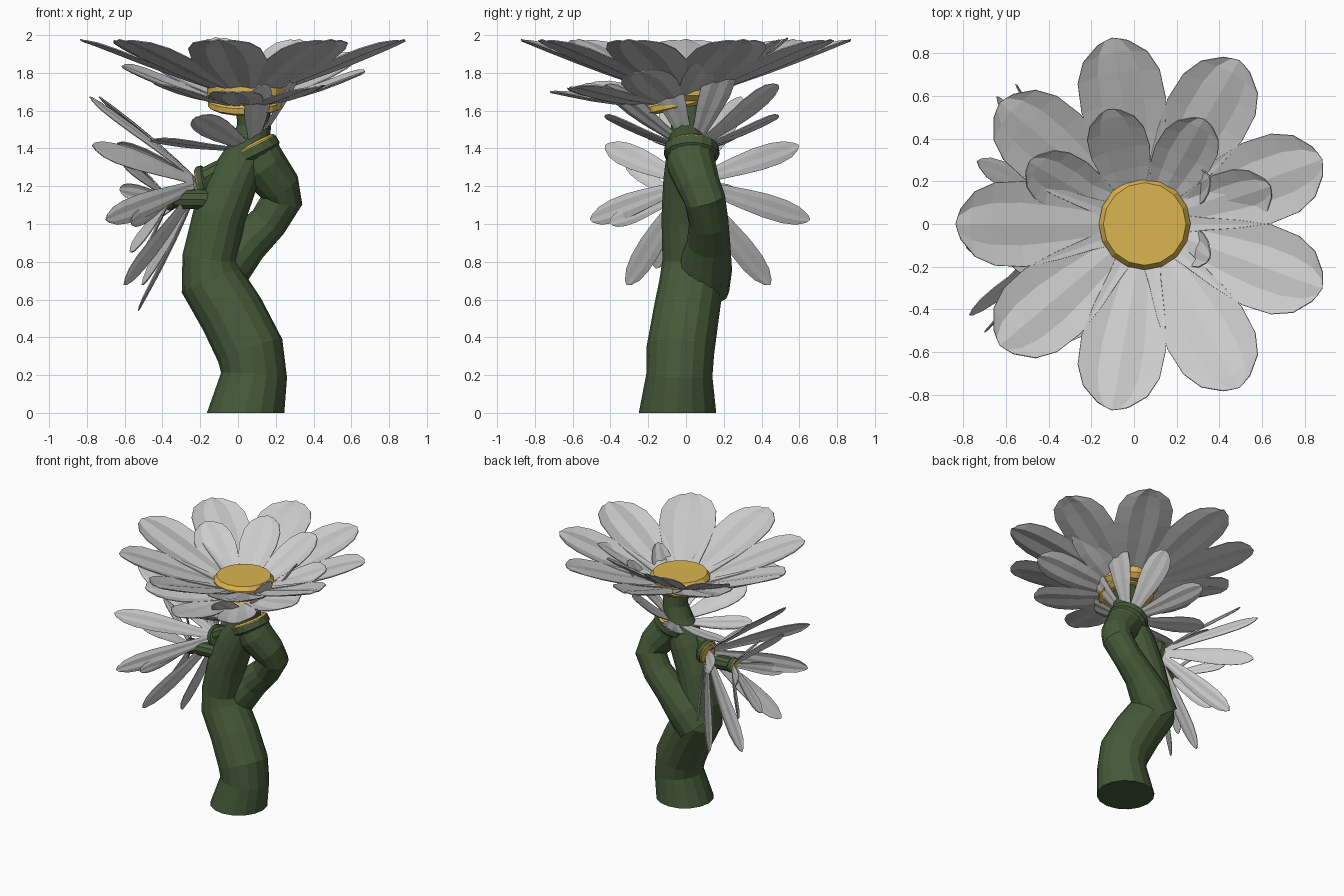
import bpy, bmesh, math
from mathutils import Vector, Matrix

if "Cube" in bpy.data.objects:
    bpy.data.objects.remove(bpy.data.objects["Cube"])


def material(name, rgb):
    m = bpy.data.materials.new(name)
    m.diffuse_color = (*rgb, 1)
    m.use_nodes = True
    m.node_tree.nodes["Principled BSDF"].inputs["Base Color"].default_value = m.diffuse_color
    return m


GREEN = material("stem_green", (0.06, 0.10, 0.04))
GOLD = material("centre_gold", (0.70, 0.46, 0.08))


def finish(name, bm, mat=None, matrix=None):
    bmesh.ops.recalc_face_normals(bm, faces=bm.faces)
    me = bpy.data.meshes.new(name)
    bm.to_mesh(me)
    bm.free()
    ob = bpy.data.objects.new(name, me)
    bpy.context.collection.objects.link(ob)
    if mat:
        me.materials.append(mat)
    if matrix:
        ob.matrix_world = matrix
    return ob


def skin(bm, rings):
    n = len(rings[0])
    for a, b in zip(rings, rings[1:]):
        for i in range(n):
            j = (i + 1) % n
            bm.faces.new((a[i], a[j], b[j], b[i]))
    bm.faces.new(rings[0][::-1])
    bm.faces.new(rings[-1])


# Tapered tube along (x, y, z, radius) points
def tube(name, pts, sides=14, flat_start=False):
    bm = bmesh.new()
    P = [Vector(p[:3]) for p in pts]
    rings, prev = [], Vector((0, 0, 1))
    side = None
    for k, p in enumerate(P):
        t = (P[min(k + 1, len(P) - 1)] - P[max(k - 1, 0)]).normalized()
        if k == 0 and flat_start:
            t = Vector((0, 0, 1))
        if side is None:
            side = Vector((0, 1, 0))
        else:
            side = prev.rotation_difference(t) @ side
        side = (side - t * side.dot(t)).normalized()
        prev = t
        up = t.cross(side)
        rings.append([bm.verts.new(p + pts[k][3] * (side * math.cos(a) + up * math.sin(a)))
                      for a in (2 * math.pi * i / sides for i in range(sides))])
    skin(bm, rings)
    return finish(name, bm, GREEN)


# Solid of revolution about the flower axis from (radius, height) pairs
def lathe(name, profile, mat, matrix, sides=16):
    bm = bmesh.new()
    rings = [[bm.verts.new((r * math.cos(2 * math.pi * i / sides),
                            r * math.sin(2 * math.pi * i / sides), h))
              for i in range(sides)] for r, h in profile]
    skin(bm, rings)
    return finish(name, bm, mat, matrix)


# Petal outline: fraction along the length, fraction of half width
OUTLINE = [(0, .42), (.2, .6), (.42, .84), (.62, 1), (.8, .97), (.92, .76), (1, .36)]


def flower(name, centre, axis, n, phase, r0, r1, width, elev, disc, depth, sag=.02, cup=1.0):
    z = Vector(axis).normalized()
    x = Vector((1, 0, 0)) if abs(z.x) < .7 else Vector((0, 0, 1))
    x = (x - z * x.dot(z)).normalized()
    y = z.cross(x)
    m = Matrix((x, y, z)).transposed().to_4x4()
    m.translation = Vector(centre)
    # ring of creased petals
    bm = bmesh.new()
    e = math.radians(elev)
    for k in range(n):
        rot = Matrix.Rotation(math.radians(phase + 360 * k / n), 3, 'Z')
        rows = []
        for t, w in OUTLINE:
            row = []
            for c in (-1, -.5, 0, .5, 1):
                s = r0 + (r1 - r0) * (t - .03 * abs(c) * t)
                lift = width * w * (.08 * c * c + (.05 if c == 0 else 0))
                row.append(bm.verts.new(rot @ Vector((
                    s * math.cos(e) - lift * math.sin(e), c * w * width / 2,
                    s * math.sin(e) + lift * math.cos(e) - sag * math.sin(math.pi * t) * r1))))
            rows.append(row)
        for a, b in zip(rows, rows[1:]):
            for i in range(4):
                bm.faces.new((a[i], a[i + 1], b[i + 1], b[i]))
    petals = finish(name + "_petals", bm, None, m)
    sol = petals.modifiers.new("thickness", 'SOLIDIFY')
    sol.thickness = .006
    # gold centre and green cup beneath it
    lathe(name + "_centre", [(disc * .85, 0), (disc, depth * .25), (disc, depth * .75),
                             (disc * .9, depth)], GOLD, m)
    if cup:
        lathe(name + "_cup", [(disc * .7, -disc * .5), (disc * 1.05 * cup, -disc * .15),
                              (disc * 1.03 * cup, depth * .6)], GREEN, m)


# Main stem
tube("main_stem", [(.04, -.045, 0, .205), (.085, -.035, .2, .175), (.065, -.03, .33, .18),
                   (-.03, 0, .52, .175), (-.14, .03, .7, .17), (-.15, .02, .82, .145),
                   (-.1, .01, 1.04, .14), (-.02, .01, 1.24, .13), (.06, .01, 1.4, .11),
                   (.085, .01, 1.52, .09), (.075, 0, 1.7, .09)], 16, True)

# Side branch that bends out and returns to the stem
tube("side_branch", [(-.15, .08, .66, .15), (-.07, .1, .77, .145), (.05, .12, .9, .115),
                     (.16, .12, 1.01, .105), (.235, .1, 1.13, .11), (.215, .07, 1.2, .115),
                     (.13, .03, 1.31, .13), (.09, .03, 1.38, .13)])

# Short stalks on the left
tube("upper_stalk", [(0, 0, 1.32, .05), (-.1, 0, 1.29, .05), (-.2, 0, 1.23, .06)], 10)
tube("lower_stalk", [(-.08, -.02, 1.12, .06), (-.2, -.04, 1.13, .055), (-.36, -.06, 1.13, .05)], 10)

# Flowers: large crown, tilted one beneath, middle ring, two on the left
flower("crown_flower", (.05, 0, 1.65), (0, 0, 1), 9, 20, .1, .945, .40, 20, .215, .12, .012, 0)
flower("tilted_flower", (.04, -.03, 1.61), (0, -.22, .97), 9, 24, .1, .7, .28, 20, .2, .06, .03, 0)
flower("middle_flower", (.08, .03, 1.385), (-.45, 0, .89), 8, 22.5, .1, .58, .17, 31, .14, .04)
flower("upper_left_flower", (-.19, .02, 1.22), (-.96, .12, -.2), 9, 20, .06, .76, .13, 38, .085, .025)
flower("lower_left_flower", (-.36, -.06, 1.13), (-1, -.05, -.15), 6, 15, .04, .42, .09, 35, .055, .025)
